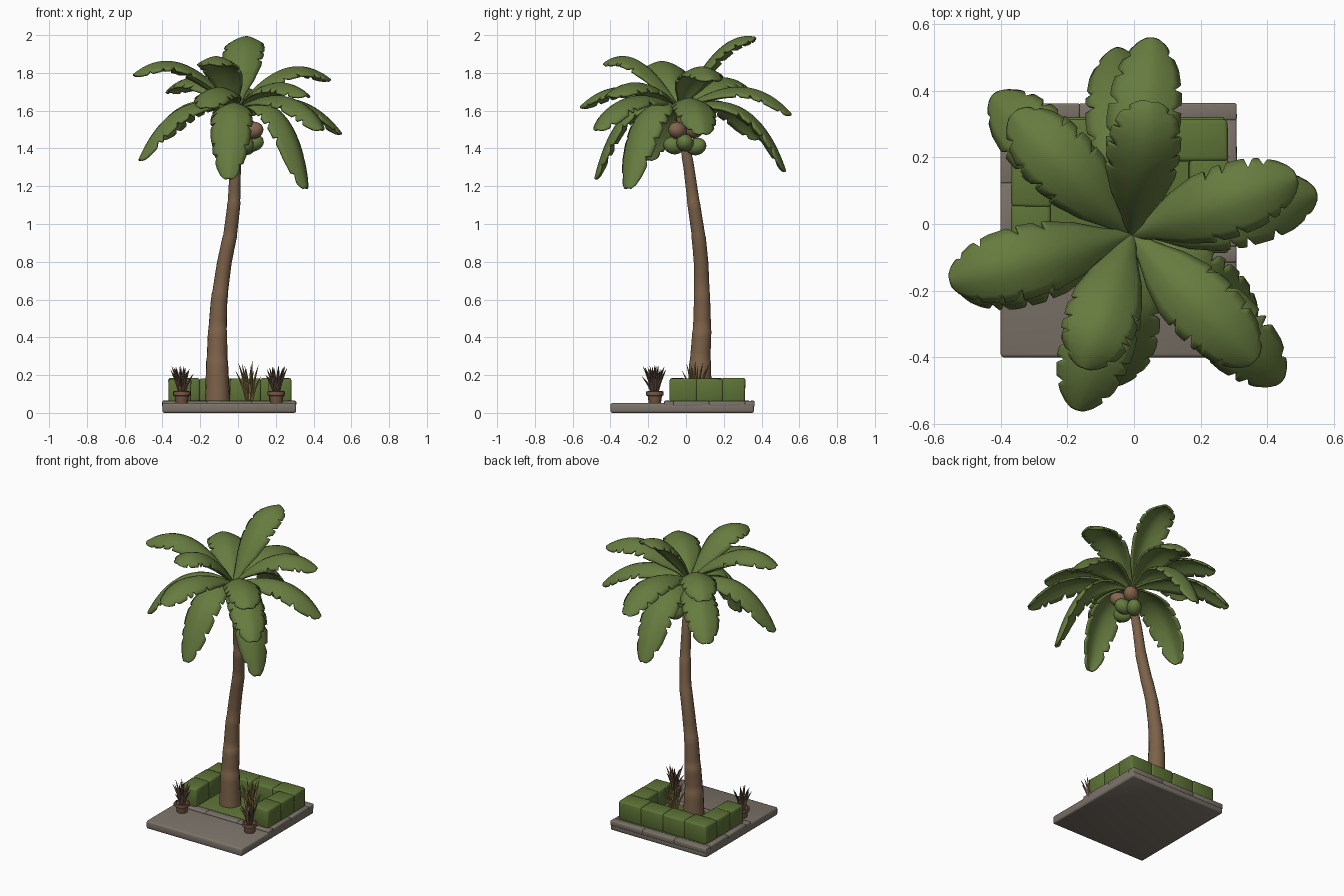
import bpy, bmesh, math, random
from mathutils import Vector, Matrix

if "Cube" in bpy.data.objects:
    bpy.data.objects.remove(bpy.data.objects["Cube"])

random.seed(4)


def material(name, rgb):
    m = bpy.data.materials.new(name)
    m.diffuse_color = (*rgb, 1)
    m.use_nodes = True
    m.node_tree.nodes["Principled BSDF"].inputs["Base Color"].default_value = m.diffuse_color
    return m


LEAF = material("leaf green", (0.135, 0.20, 0.05))
HEDGE = material("hedge green", (0.11, 0.17, 0.037))
BARK = material("bark brown", (0.20, 0.12, 0.066))
STONE = material("paving stone", (0.20, 0.172, 0.142))
CLAY = material("pot clay", (0.18, 0.095, 0.06))
DARK = material("dark spiky leaves", (0.14, 0.085, 0.055))
STRAW = material("straw grass", (0.30, 0.21, 0.07))
HUSK = material("coconut brown", (0.23, 0.13, 0.075))


def finish(bm, name, mat, angle=40):
    bmesh.ops.recalc_face_normals(bm, faces=bm.faces)
    me = bpy.data.meshes.new(name)
    bm.to_mesh(me)
    bm.free()
    me.materials.append(mat)
    me.shade_smooth()
    me.set_sharp_from_angle(angle=math.radians(angle))
    ob = bpy.data.objects.new(name, me)
    bpy.context.collection.objects.link(ob)
    return ob


def box(name, lo, hi, mat, bevel=0.01, jitter=0.0):
    bm = bmesh.new()
    lo, hi = Vector(lo), Vector(hi)
    bmesh.ops.create_cube(bm, size=1, matrix=Matrix.Translation((lo + hi) / 2) @ Matrix.Diagonal((*(hi - lo), 1)))
    for v in bm.verts:
        if v.co.z > lo.z + 0.001:
            v.co += Vector([random.uniform(-jitter, jitter) for _ in range(3)])
    bmesh.ops.bevel(bm, geom=bm.edges[:], offset=bevel, segments=2, profile=0.5, affect='EDGES')
    return finish(bm, name, mat, 50)


def loft(bm, rings, n):
    """Skin horizontal rings given as (centre, radius) and cap both ends."""
    loops = [[bm.verts.new(Vector(c) + Vector((r * math.cos(k * math.tau / n), r * math.sin(k * math.tau / n), 0)))
              for k in range(n)] for c, r in rings]
    for a, b in zip(loops, loops[1:]):
        for k in range(n):
            bm.faces.new((a[k], a[(k + 1) % n], b[(k + 1) % n], b[k]))
    bm.faces.new(loops[0])
    bm.faces.new(loops[-1])


def lerp(table, t):
    for a, b in zip(table, table[1:]):
        if t <= b[0]:
            f = (t - a[0]) / (b[0] - a[0])
            return [p + (q - p) * f for p, q in zip(a[1:], b[1:])]
    return list(table[-1][1:])


# Paving slab and raised planter curb
box("paving_slab", (-0.4, -0.4, 0), (0.308, 0.36, 0.052), STONE, 0.01)
for i in range(3):
    x0 = -0.4 + i * 0.2355
    for y0, y1, nm in ((-0.115, -0.065, "front"), (0.31, 0.362, "back")):
        box(f"curb_{nm}_{i}", (x0, y0, 0.03), (x0 + 0.237, y1, 0.064), STONE, 0.006, 0.001)
for i in range(2):
    y0 = -0.068 + i * 0.19
    for x0, x1, nm in ((-0.401, -0.35, "left"), (0.255, 0.308, "right")):
        box(f"curb_{nm}_{i}", (x0, y0, 0.03), (x1, y0 + 0.192, 0.064), STONE, 0.006, 0.001)
box("planter_grass", (-0.36, -0.07, 0.04), (0.27, 0.32, 0.066), HEDGE, 0.004)

# U-shaped clipped hedge, blocks slightly overlapping
for i in range(4):
    x0 = -0.367 + i * 0.161
    box(f"hedge_back_{i}", (x0, 0.19, 0.055), (x0 + 0.165, 0.312, 0.183), HEDGE, 0.011, 0.003)
for i in range(2):
    y0 = -0.087 + i * 0.138
    for x0, nm in ((-0.367, "left"), (0.164, "right")):
        box(f"hedge_{nm}_{i}", (x0, y0, 0.055), (x0 + 0.118, y0 + 0.145, 0.183), HEDGE, 0.011, 0.003)

# Curved trunk with stepped bark rings: height, x, y, radius
spine = [(0.05, -0.108, 0.072, 0.068), (0.28, -0.111, 0.075, 0.056), (0.45, -0.108, 0.085, 0.049),
         (0.6, -0.10, 0.085, 0.043), (0.8, -0.072, 0.08, 0.039), (0.94, -0.042, 0.066, 0.037),
         (1.1, -0.022, 0.042, 0.034), (1.3, -0.014, 0.015, 0.029), (1.45, -0.006, -0.01, 0.027),
         (1.62, -0.005, -0.03, 0.028)]
bm = bmesh.new()
rings = []
steps = [0.05, 0.28, 0.44, 0.64, 0.94, 1.12, 1.36, 1.62]
for a, b in zip(steps, steps[1:]):
    for f, k in ((0, 0.98), (0.25, 0.99), (0.5, 1.0), (0.75, 1.01), (0.975, 1.03)):
        z = a + (b - a) * f
        x, y, r = lerp(spine, z)
        rings.append(((x, y, z), r * k))
loft(bm, rings, 18)
finish(bm, "trunk", BARK, 50)

# Palm fronds: leaf outline, then notched arching blades
profile = [(0, 0.1), (0.1, 0.32), (0.22, 0.7), (0.36, 0.94), (0.52, 1.0), (0.7, 0.95), (0.84, 0.8), (0.93, 0.58), (0.98, 0.36), (1, 0.16)]
ROOT = Vector((-0.008, -0.032, 1.60))


def frond(name, tip, ctrl, reach, half=0.112, n=80, m=4):
    tip = Vector(tip)
    mid = ROOT.lerp(tip, reach)
    mid.z = ctrl
    flat = Vector((tip.x - ROOT.x, tip.y - ROOT.y, 0)).normalized()
    side = flat.cross(Vector((0, 0, 1)))
    cuts = {s: [c + random.uniform(-0.05, 0.05) for c in (0.42, 0.57, 0.72, 0.87)] for s in (-1, 1)}
    bm = bmesh.new()
    rows = []
    for i in range(n + 1):
        t = i / n
        p = ROOT * (1 - t) ** 2 + mid * 2 * t * (1 - t) + tip * t * t
        tan = ((mid - ROOT) * (1 - t) + (tip - mid) * t).normalized()
        nor = side.cross(tan)
        w = half * lerp(profile, t)[0]
        row = []
        for j in range(-m, m + 1):
            s = j / m
            for c in cuts[1 if j > 0 else -1]:
                if 0 <= t - c < 0.045:
                    s *= 1 - 0.28 * (1 - (t - c) / 0.045) * abs(j / m) ** 2
            row.append(bm.verts.new(p + side * s * w * 0.97 - nor * w * 0.42 * abs(s) ** 1.6 + tan * abs(s) * w * 0.15))
        rows.append(row)
    for a, b in zip(rows, rows[1:]):
        for k in range(2 * m):
            bm.faces.new((a[k], a[k + 1], b[k + 1], b[k]))
    ob = finish(bm, name, LEAF, 60)
    sol = ob.modifiers.new("thickness", 'SOLIDIFY')
    sol.thickness = 0.012
    sol.offset = 0
    return ob


# tip x, y, z, height of the arch control and how far out it sits
fronds = {
    "back_upper": (0.05, 0.365, 1.985, 2.03, 0.5), "back_middle": (0.055, 0.555, 1.58, 1.85, 0.6),
    "back_lower": (-0.05, 0.525, 1.28, 1.77, 0.7),
    "right_upper": (0.485, 0.14, 1.765, 1.95, 0.52), "right_lower": (0.545, 0.09, 1.48, 1.77, 0.6),
    "left_upper": (-0.55, -0.17, 1.79, 1.99, 0.55), "left_lower": (-0.52, -0.2, 1.34, 1.75, 0.64),
    "front_upper": (-0.15, -0.43, 1.85, 1.98, 0.55), "front_middle": (-0.17, -0.555, 1.62, 1.83, 0.6),
    "front_lower": (-0.05, -0.48, 1.24, 1.76, 0.72),
    "back_left_upper": (-0.36, 0.33, 1.70, 1.88, 0.55), "back_left_lower": (-0.42, 0.385, 1.45, 1.75, 0.65),
    "front_right_upper": (0.36, -0.41, 1.68, 1.84, 0.55), "front_right_middle": (0.44, -0.47, 1.50, 1.79, 0.65),
    "front_right_lower": (0.36, -0.31, 1.19, 1.78, 0.7),
}
for nm, (x, y, z, c, r) in fronds.items():
    frond("frond_" + nm, (x, y, z), c, r)

# Coconuts
nuts = [(0.035, -0.065, 1.415, LEAF), (0.045, 0.055, 1.41, LEAF), (0.08, -0.005, 1.43, LEAF),
        (0.08, -0.045, 1.495, HUSK), (0.06, 0.045, 1.50, HUSK)]
for i, (x, y, z, mat) in enumerate(nuts):
    bm = bmesh.new()
    out = Vector((x, y, 0.02)).to_track_quat('Z', 'Y').to_matrix().to_4x4()
    bmesh.ops.create_uvsphere(bm, u_segments=16, v_segments=10, radius=0.05,
                              matrix=Matrix.Translation((x, y, z)) @ out @ Matrix.Diagonal((0.92, 0.92, 1.15, 1)))
    finish(bm, f"coconut_{i}", mat, 60)


# Spiky tufts made from bent tapering blades
def tuft(name, base, height, spread, count, thick, mat):
    bm = bmesh.new()
    for i in range(count):
        a = i * 2.4 + random.uniform(-0.3, 0.3)
        d = Vector((math.cos(a), math.sin(a), 0)) * spread * math.sqrt((i + 0.5) / count)
        h = height * random.uniform(0.6, 1.0) if i else height
        loft(bm, [(Vector(base) + d * k + Vector((0, 0, h * f)), thick * r)
                  for f, k, r in ((0, 0.2, 0.8), (0.45, 0.45, 1), (0.8, 0.8, 0.6), (1, 1.05, 0.06))], 4)
    finish(bm, name, mat, 30)


tuft("tall_grass", (0.06, 0.05, 0.06), 0.215, 0.078, 13, 0.007, STRAW)

# Two potted plants
for x, nm in ((-0.298, "left"), (0.203, "right")):
    bm = bmesh.new()
    y = -0.165
    loft(bm, [((x, y, z), r) for z, r in ((0.045, 0.03), (0.055, 0.033), (0.09, 0.038), (0.092, 0.046),
                                         (0.113, 0.046), (0.115, 0.038), (0.106, 0.036))], 16)
    finish(bm, "pot_" + nm, CLAY, 35)
    tuft("pot_plant_" + nm, (x, y, 0.10), 0.15, 0.066, 16, 0.008, DARK)
